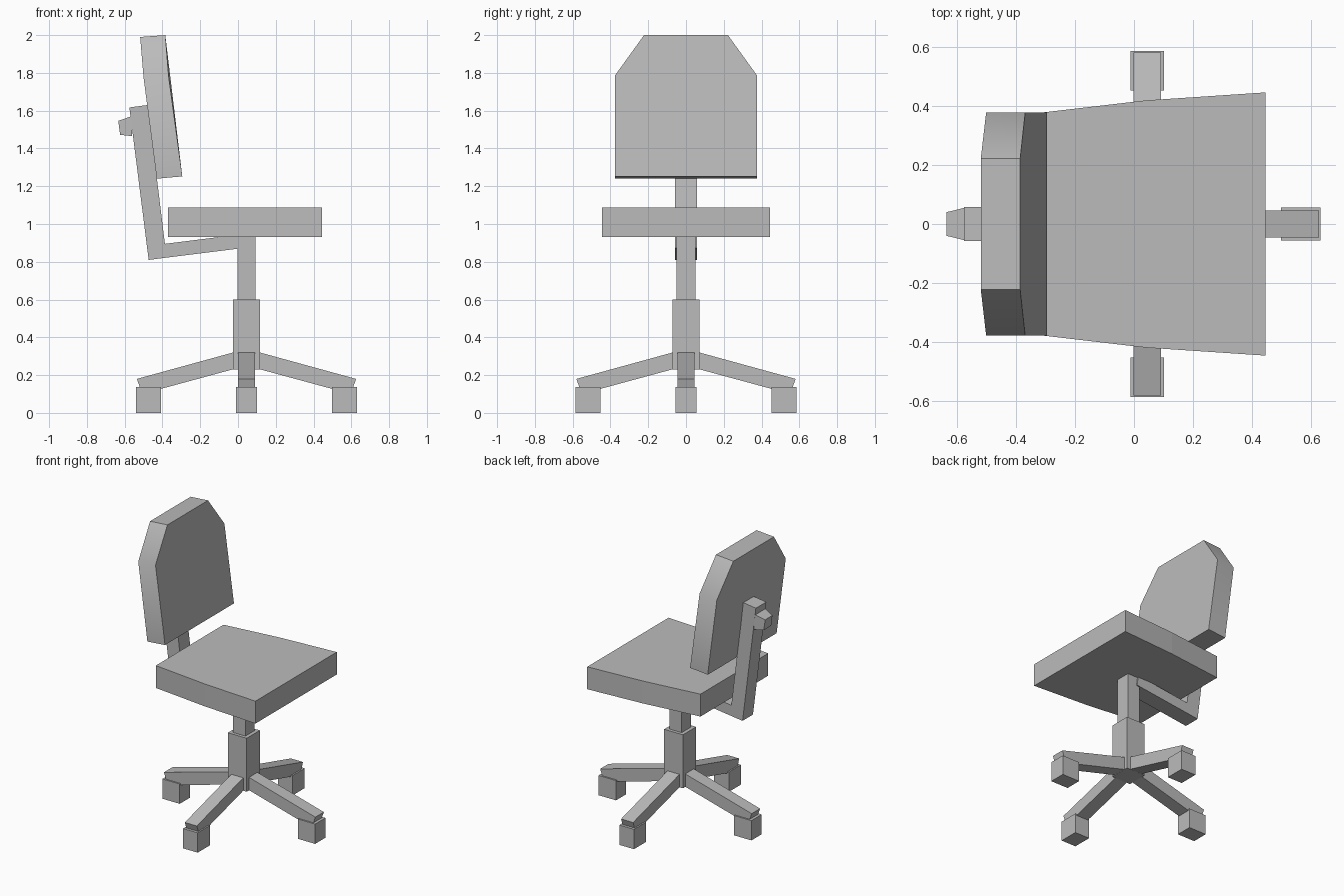
import bpy, bmesh, math
from mathutils import Matrix, Vector

cube = bpy.data.objects.get("Cube")
if cube:
    bpy.data.objects.remove(cube, do_unlink=True)

grey = bpy.data.materials.new("plain grey")
grey.use_nodes = True
grey.diffuse_color = (0.5, 0.5, 0.5, 1)
grey.node_tree.nodes["Principled BSDF"].inputs["Base Color"].default_value = (0.5, 0.5, 0.5, 1)

AXIS_X = 0.045  # centre of the swivel column


def loft(name, ring_a, ring_b):
    """Closed solid between two matching rings of points."""
    bm = bmesh.new()
    a = [bm.verts.new(p) for p in ring_a]
    b = [bm.verts.new(p) for p in ring_b]
    bm.faces.new(a)
    bm.faces.new(b[::-1])
    for i in range(len(a)):
        j = (i + 1) % len(a)
        bm.faces.new((a[j], a[i], b[i], b[j]))
    bmesh.ops.recalc_face_normals(bm, faces=bm.faces)
    mesh = bpy.data.meshes.new(name)
    bm.to_mesh(mesh)
    bm.free()
    mesh.materials.append(grey)
    ob = bpy.data.objects.new(name, mesh)
    bpy.context.collection.objects.link(ob)
    return ob


def side_profile(name, points, half_a, half_b=None):
    """Extrude an x-z profile across y."""
    return loft(name, [(x, -half_a, z) for x, z in points],
                [(x, half_a, z) for x, z in points])


def box(name, x0, x1, half_y, z0, z1):
    return side_profile(name, [(x0, z0), (x1, z0), (x1, z1), (x0, z1)], half_y)


# Column
box("lower_column", AXIS_X - 0.072, AXIS_X + 0.072, 0.072, 0.23, 0.6)
box("upper_column", AXIS_X - 0.047, AXIS_X + 0.047, 0.05, 0.55, 0.95)

# Four sloping legs with block feet, turned around the column
for i, side in enumerate(("left", "front", "right", "back")):
    turn = Matrix.Translation((AXIS_X, 0, 0)) @ Matrix.Rotation(i * math.pi / 2, 4, "Z")
    leg = side_profile(side + "_leg", [(0, 0.25), (0.553, 0.1), (0.58, 0.18), (0.07, 0.32), (0, 0.32)], 0.046)
    foot = box(side + "_foot", 0.452, 0.585, 0.056, 0, 0.137)
    leg.matrix_world = turn
    foot.matrix_world = turn

# Seat, narrower toward the backrest
edge = [(0.445, 0.445), (0.04, 0.418), (-0.37, 0.37)]
outline = edge + [(x, -y) for x, y in reversed(edge)]
loft("seat", [(x, y, 0.932) for x, y in outline], [(x, y, 1.087) for x, y in outline])

# Backrest with clipped top corners
def backrest_ring(xs, zs):
    half = [(xs[0], 0.377, zs[0]), (xs[1], 0.377, zs[1]), (xs[2], 0.222, zs[2])]
    return half + [(x, -y, z) for x, y, z in reversed(half)]

back = loft("backrest", backrest_ring((-0.295, -0.368, -0.385), (1.252, 1.785, 2.0)),
            backrest_ring((-0.43, -0.5, -0.518), (1.24, 1.775, 1.99)))
bpy.ops.object.select_all(action="DESELECT")
back.select_set(True)
bpy.context.view_layer.objects.active = back
bpy.ops.object.shade_smooth_by_angle(angle=math.radians(40))

# Bent support bar
side_profile("support_bar", [(-0.473, 0.81), (0.022, 0.872), (0.012, 0.945), (-0.387, 0.895),
                             (-0.477, 1.63), (-0.575, 1.617)], 0.057)

# Tapered adjusting knob
loft("knob", [(-0.56, -0.057, 1.465), (-0.56, 0.057, 1.465), (-0.565, 0.057, 1.57), (-0.565, -0.057, 1.57)],
     [(-0.624, -0.04, 1.472), (-0.624, 0.04, 1.472), (-0.634, 0.04, 1.546), (-0.634, -0.04, 1.546)])
